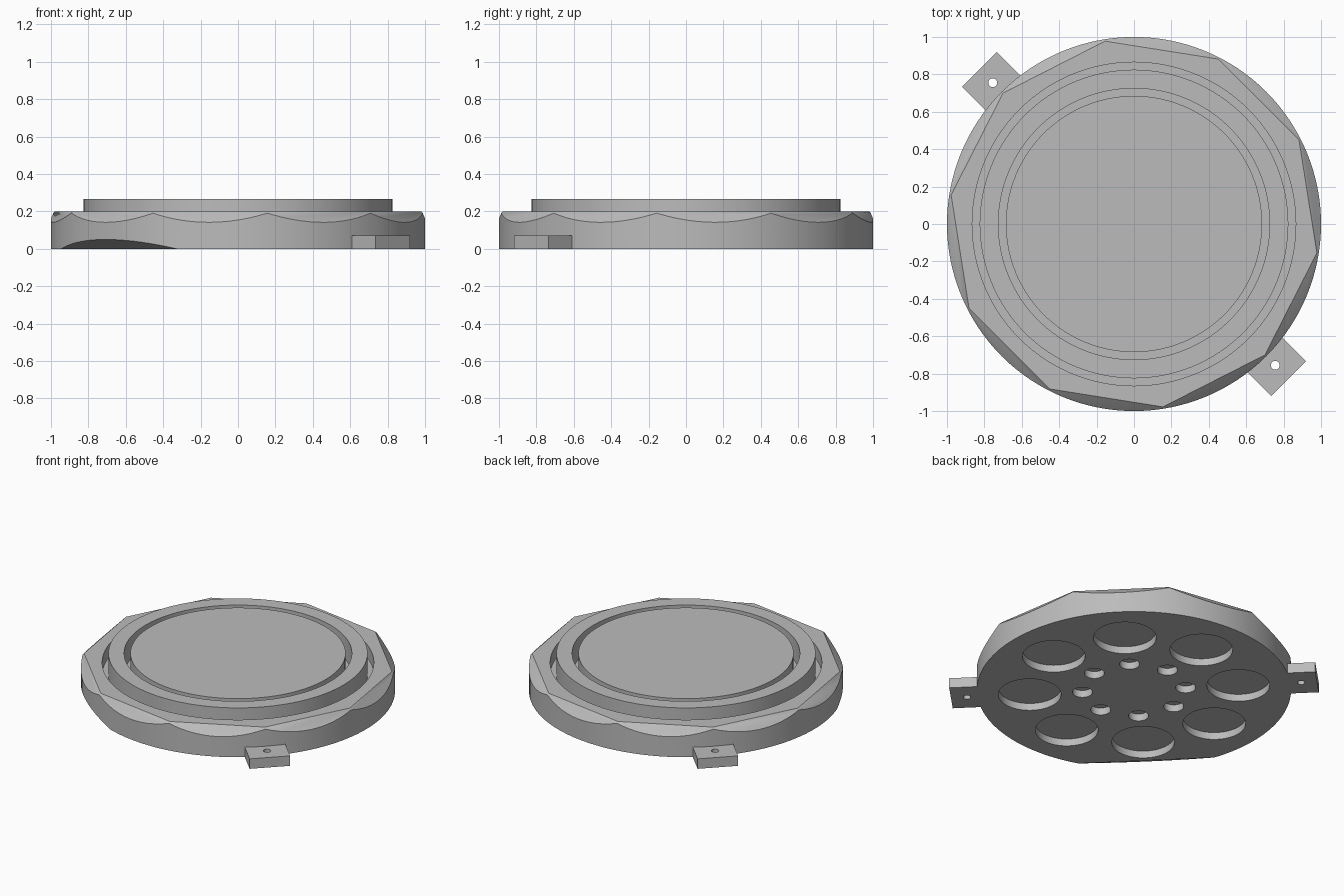
import bpy, bmesh, math
from mathutils import Matrix, Vector

cube = bpy.data.objects.get("Cube")
if cube:
    bpy.data.objects.remove(cube, do_unlink=True)

SIDES = 128
FLOOR = 0.11          # bottom of the ring grooves
TOP = 0.2             # top of the base
CROWN = 0.265         # top of the raised ring and disc

grey = bpy.data.materials.new("plain_grey")
grey.use_nodes = True
colour = (0.5, 0.5, 0.5, 1)
grey.diffuse_color = colour
grey.node_tree.nodes["Principled BSDF"].inputs["Base Color"].default_value = colour


def to_object(bm, name):
    mesh = bpy.data.meshes.new(name)
    bmesh.ops.recalc_face_normals(bm, faces=bm.faces)
    bm.to_mesh(mesh)
    bm.free()
    mesh.materials.append(grey)
    obj = bpy.data.objects.new(name, mesh)
    bpy.context.collection.objects.link(obj)
    return obj


def add_cylinder(bm, r, z0, z1, x=0, y=0, sides=SIDES):
    bmesh.ops.create_cone(bm, cap_ends=True, segments=sides, radius1=r, radius2=r,
                          depth=z1 - z0,
                          matrix=Matrix.Translation((x, y, (z0 + z1) / 2)))


def select_only(obj):
    bpy.ops.object.select_all(action='DESELECT')
    obj.select_set(True)
    bpy.context.view_layer.objects.active = obj


def cut(obj, cutter_bm):
    cutter = to_object(cutter_bm, "cutter")
    cutter.hide_render = True
    mod = obj.modifiers.new("cut", 'BOOLEAN')
    mod.operation = 'DIFFERENCE'
    mod.solver = 'EXACT'
    mod.object = cutter
    select_only(obj)
    bpy.ops.object.modifier_apply(modifier=mod.name)
    bpy.data.objects.remove(cutter, do_unlink=True)


def smooth(obj):
    select_only(obj)
    bpy.ops.object.shade_smooth_by_angle(angle=math.radians(30))


def slice_off(bm, point, normal):
    geom = bm.verts[:] + bm.edges[:] + bm.faces[:]
    result = bmesh.ops.bisect_plane(bm, geom=geom, plane_co=point, plane_no=normal,
                                    clear_outer=True, dist=1e-6)
    edges = [e for e in result["geom_cut"] if isinstance(e, bmesh.types.BMEdge)]
    bmesh.ops.contextual_create(bm, geom=edges)


def polar(r, angle):
    return r * math.cos(angle), r * math.sin(angle)


# Base: round slab with ten sloped top facets and one shallow cut underneath
bm = bmesh.new()
add_cylinder(bm, 1.0, 0, TOP)
for i in range(10):
    a = math.radians(45 + 36 * i)
    slice_off(bm, Vector((*polar(0.9415, a), TOP)), Vector((*polar(1, a), 1)))
a = math.radians(225)
slice_off(bm, Vector((*polar(0.9, a), 0)), Vector((*polar(1, a), -2)))
base = to_object(bm, "base")

# Recess in the top, and pockets and small holes underneath
bm = bmesh.new()
add_cylinder(bm, 0.865, FLOOR, 0.4)
cut(base, bm)
bm = bmesh.new()
for i in range(8):
    a = math.radians(45 * i)
    add_cylinder(bm, 0.2, -0.1, 0.05, *polar(0.667, a), sides=64)
    add_cylinder(bm, 0.064, -0.1, 0.05, *polar(0.33, a), sides=32)
cut(base, bm)
smooth(base)

# Raised ring
bm = bmesh.new()
add_cylinder(bm, 0.825, FLOOR, CROWN)
ring = to_object(bm, "raised_ring")
bm = bmesh.new()
add_cylinder(bm, 0.725, 0, 0.4)
cut(ring, bm)
smooth(ring)

# Centre disc
bm = bmesh.new()
add_cylinder(bm, 0.685, FLOOR, CROWN)
smooth(to_object(bm, "centre_disc"))

# Two drilled mounting tabs
for name, degrees in (("front_tab", -45), ("back_tab", 135)):
    a = math.radians(degrees)
    bm = bmesh.new()
    bmesh.ops.create_cube(bm, size=1)
    bmesh.ops.scale(bm, verts=bm.verts, vec=(0.23, 0.262, 0.07))
    bmesh.ops.translate(bm, verts=bm.verts, vec=(1.055, 0, 0.035))
    bmesh.ops.rotate(bm, verts=bm.verts, matrix=Matrix.Rotation(a, 3, 'Z'))
    tab = to_object(bm, name)
    bm = bmesh.new()
    add_cylinder(bm, 0.024, -0.1, 0.2, *polar(1.068, a), sides=32)
    cut(tab, bm)
    smooth(tab)
